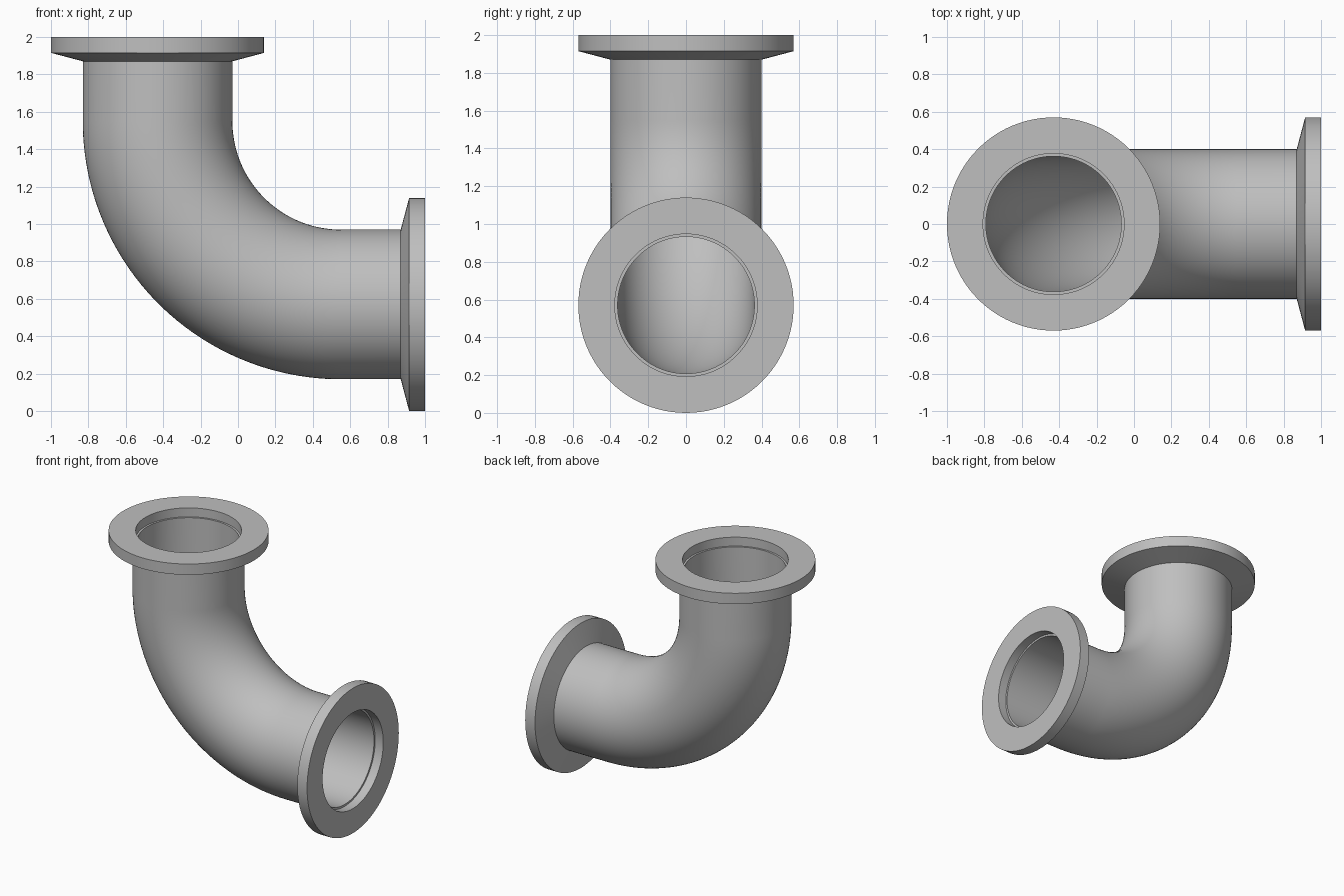
import bpy, bmesh, math
from mathutils import Vector, Matrix

if "Cube" in bpy.data.objects:
    bpy.data.objects.remove(bpy.data.objects["Cube"], do_unlink=True)

SEGMENTS = 96
PIPE_R, BORE_R, FLANGE_R, SEAT_R = 0.4, 0.362, 0.57, 0.377
AXIS_X, AXIS_Z = -0.43, 0.57      # centre lines of the two openings
BEND_R = 0.98
HUB_DEPTH = 0.13                  # how far each flange reaches along the pipe

steel = bpy.data.materials.new("brushed steel grey")
steel.use_nodes = True
colour = (0.52, 0.52, 0.52, 1)
steel.diffuse_color = colour
steel.node_tree.nodes["Principled BSDF"].inputs["Base Color"].default_value = colour


def ring(bm, centre, normal, radius):
    """Circle of vertices about a path point; y is always one cross axis."""
    side = Vector((0, 1, 0))
    up = normal.cross(side)
    angles = [math.tau * i / SEGMENTS for i in range(SEGMENTS)]
    return [bm.verts.new(centre + radius * (math.cos(a) * side + math.sin(a) * up))
            for a in angles]


def bridge(bm, rings):
    for a, b in zip(rings, rings[1:]):
        for i in range(SEGMENTS):
            j = (i + 1) % SEGMENTS
            bm.faces.new((a[i], a[j], b[j], b[i]))


def finish(bm, name):
    mesh = bpy.data.meshes.new(name)
    bm.to_mesh(mesh)
    bm.free()
    obj = bpy.data.objects.new(name, mesh)
    bpy.context.collection.objects.link(obj)
    mesh.materials.append(steel)
    bpy.ops.object.select_all(action="DESELECT")
    obj.select_set(True)
    bpy.context.view_layer.objects.active = obj
    bpy.ops.object.shade_smooth_by_angle(angle=math.radians(12))
    return obj


# Elbow path: straight down, quarter bend, straight out to the left
STEPS = 48
bend_centre = Vector((AXIS_X + BEND_R, 0, AXIS_Z + BEND_R))
path = [(Vector((AXIS_X, 0, 2 - HUB_DEPTH)), Vector((0, 0, -1)))]
for i in range(STEPS + 1):
    a = math.pi / 2 * i / STEPS
    point = bend_centre + BEND_R * Vector((-math.cos(a), 0, -math.sin(a)))
    path.append((point, Vector((math.sin(a), 0, -math.cos(a)))))
path.append((Vector((1 - HUB_DEPTH, 0, AXIS_Z)), Vector((1, 0, 0))))

# Pipe wall: outer skin and bore swept along the path
bm = bmesh.new()
bridge(bm, [ring(bm, p, n, PIPE_R) for p, n in path])
bridge(bm, [ring(bm, p, n, BORE_R) for p, n in reversed(path)])
finish(bm, "elbow_pipe")

# Flange: stepped seat, flat sealing face, rim and tapered back (radius, depth)
profile = [(BORE_R, HUB_DEPTH), (BORE_R, 0.07), (SEAT_R, 0.07), (SEAT_R, 0),
           (FLANGE_R, 0), (FLANGE_R, 0.085), (PIPE_R, HUB_DEPTH)]


def flange(name, matrix):
    bm = bmesh.new()
    bridge(bm, [ring(bm, Vector((0, 0, -d)), Vector((0, 0, -1)), r) for r, d in profile])
    bmesh.ops.recalc_face_normals(bm, faces=bm.faces)
    # The sealing face must point out of the opening
    seal = max(bm.faces, key=lambda f: f.calc_center_median().z)
    if seal.normal.z < 0:
        bmesh.ops.reverse_faces(bm, faces=bm.faces)
    bm.transform(matrix)
    finish(bm, name)


flange("top_flange", Matrix.Translation((AXIS_X, 0, 2)))
flange("left_flange", Matrix.Translation((1, 0, AXIS_Z)) @ Matrix.Rotation(math.pi / 2, 4, "Y"))
